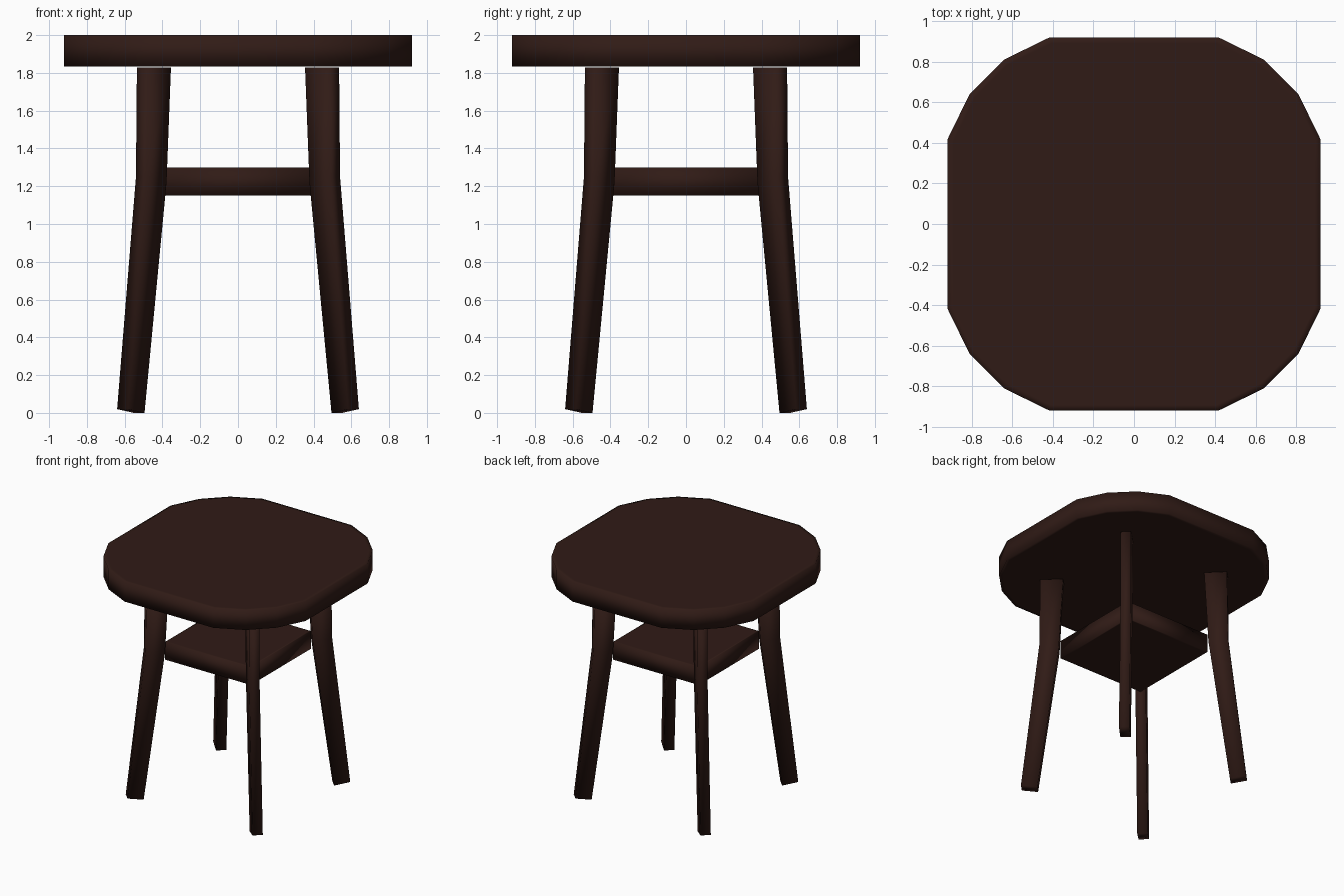
import bpy, bmesh, math
from mathutils import Matrix

if "Cube" in bpy.data.objects:
    bpy.data.objects.remove(bpy.data.objects["Cube"])

wood = bpy.data.materials.new("dark_wood")
wood.diffuse_color = (0.03, 0.011, 0.008, 1)
wood.use_nodes = True
wood.node_tree.nodes["Principled BSDF"].inputs["Base Color"].default_value = wood.diffuse_color


def finish(bm, name):
    bmesh.ops.recalc_face_normals(bm, faces=bm.faces)
    for f in bm.faces:
        f.smooth = True
    mesh = bpy.data.meshes.new(name)
    bm.to_mesh(mesh)
    bm.free()
    mesh.materials.append(wood)
    obj = bpy.data.objects.new(name, mesh)
    bpy.context.collection.objects.link(obj)
    return obj


def slab(name, outline, z0, z1, rim):
    """Extruded outline with a narrow inset so the big faces stay flat."""
    bm = bmesh.new()
    base = bm.faces.new([bm.verts.new((x, y, z0)) for x, y in outline])
    ext = bmesh.ops.extrude_face_region(bm, geom=[base], use_keep_orig=True)
    top = next(g for g in ext["geom"] if isinstance(g, bmesh.types.BMFace))
    for v in top.verts:
        v.co.z = z1
    bmesh.ops.recalc_face_normals(bm, faces=bm.faces)
    bmesh.ops.inset_individual(bm, faces=[base, top], thickness=rim)
    return finish(bm, name)


def four_fold(corner):
    """Repeat the points of one corner around the centre."""
    pts = []
    for i in range(4):
        c, s = round(math.cos(i * math.pi / 2)), round(math.sin(i * math.pi / 2))
        pts += [(c * x - s * y, s * x + c * y) for x, y in corner]
    return pts


# Top with faceted round corners, and square lower shelf
slab("table_top", four_fold([(0.92, 0.415), (0.81, 0.64), (0.64, 0.81), (0.415, 0.92)]),
     1.835, 2.0, 0.03)
slab("lower_shelf", four_fold([(0.40, 0.40)]), 1.15, 1.30, 0.02)

# Bent, tapered legs set on the diagonals: (inner radius, z, outer radius, z)
profile = [(0.74, 0.0, 0.865, 0.02), (0.575, 1.22, 0.724, 1.25), (0.542, 1.828, 0.717, 1.828)]
half = 0.04
for i, name in enumerate(("back_right", "back_left", "front_left", "front_right")):
    bm = bmesh.new()
    rings = [[bm.verts.new(p) for p in ((ri, -half, zi), (ro, -half, zo),
                                        (ro, half, zo), (ri, half, zi))]
             for ri, zi, ro, zo in profile]
    for a, b in zip(rings, rings[1:]):
        for k in range(4):
            n = (k + 1) % 4
            bm.faces.new((a[k], a[n], b[n], b[k]))
    bm.faces.new(rings[0][::-1])
    bm.faces.new(rings[-1])
    bm.transform(Matrix.Rotation(math.pi / 4 + i * math.pi / 2, 4, 'Z'))
    finish(bm, name + "_leg")
